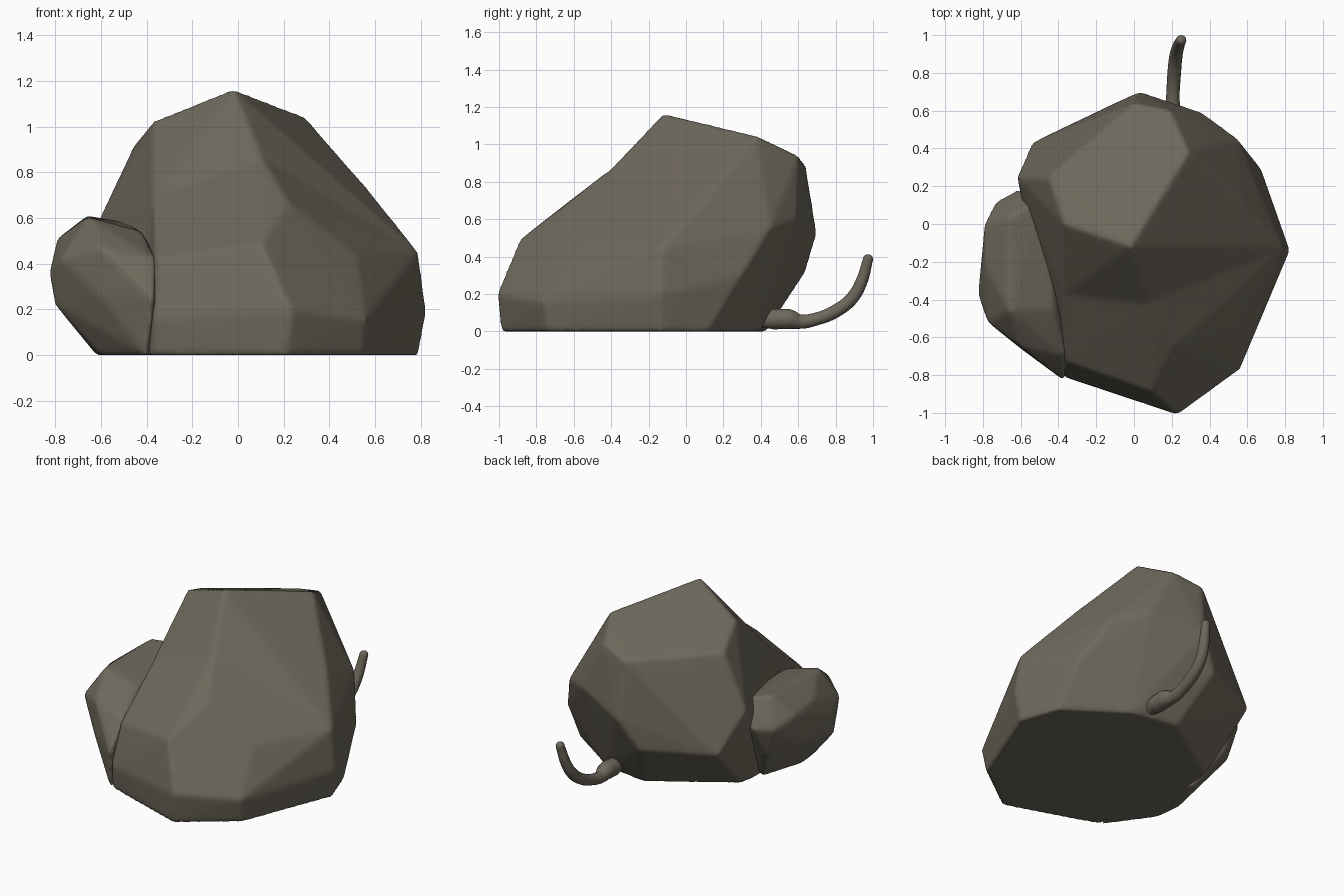
import bpy, bmesh

if "Cube" in bpy.data.objects:
    bpy.data.objects.remove(bpy.data.objects["Cube"])

stone = bpy.data.materials.new("olive grey stone")
stone.diffuse_color = (0.155, 0.138, 0.105, 1)
stone.use_nodes = True
stone.node_tree.nodes["Principled BSDF"].inputs["Base Color"].default_value = stone.diffuse_color


def chiselled(name, *groups):
    """Faceted stone: one convex block per point group, fused, with softly worn edges."""
    me = bpy.data.meshes.new(name)
    total = bmesh.new()
    for points in groups:
        bm = bmesh.new()
        for p in points:
            bm.verts.new(p)
        bmesh.ops.convex_hull(bm, input=bm.verts[:])
        bmesh.ops.delete(bm, geom=[v for v in bm.verts if not v.link_faces], context='VERTS')
        bmesh.ops.recalc_face_normals(bm, faces=bm.faces[:])
        part = bpy.data.meshes.new("block")
        bm.to_mesh(part)
        bm.free()
        total.from_mesh(part)
        bpy.data.meshes.remove(part)
    total.to_mesh(me)
    total.free()
    me.materials.append(stone)
    ob = bpy.data.objects.new(name, me)
    bpy.context.collection.objects.link(ob)
    rm = ob.modifiers.new("even surface", 'REMESH')
    rm.mode = 'VOXEL'
    rm.voxel_size = 0.016
    rm.use_smooth_shade = True
    sm = ob.modifiers.new("worn edges", 'SMOOTH')
    sm.factor = 0.5
    sm.iterations = 5


# main boulder: base and belt, sloping crown, and front apron meeting it at a shallow fold
base = [(-.38, -.79, 0), (.21, -.99, 0), (.55, -.74, 0), (.79, -.13, 0), (.70, .12, 0),
        (.32, .38, 0), (.02, .43, 0), (-.49, .10, 0), (-.52, -.2, 0),
        (-.37, -.81, .16), (.23, -1.01, .20), (.56, -.77, .16), (.825, -.14, .19)]
fold = [(-.37, -.37, .69), (.10, -.40, .87), (.57, .12, .725), (.79, -.13, .45)]
crown = [(.67, .30, .30), (-.10, .64, .32), (-.54, .43, .32), (.55, .45, .55), (.36, .59, .60),
         (.03, .70, .52), (-.62, .25, .57), (-.02, -.12, 1.165), (.29, .38, 1.045),
         (.19, .60, .94), (0, .64, .89), (-.455, .25, .92), (-.37, 0, 1.025)]
apron = [(-.36, -.73, .42), (.10, -.89, .49), (.22, -.65, .67), (.52, -.57, .44), (-.45, 0, .6)]
chiselled("main_boulder", base + fold + crown, base + fold + apron)

# smaller boulder leaning on the left side
chiselled("side_boulder", [
    (-.66, .04, .61), (-.48, .14, .58), (-.42, -.45, .54), (-.66, -.46, .605),
    (-.60, -.65, .47), (-.62, .18, .42), (-.73, .12, .42), (-.79, 0, .48),
    (-.79, -.22, .51), (-.825, -.37, .36), (-.775, -.52, .42), (-.80, -.42, .22),
    (-.60, -.66, .25), (-.37, -.83, .25), (-.36, -.70, .42),
    (-.66, .08, .22), (-.79, -.06, .28), (-.60, -.50, 0), (-.62, -.33, 0), (-.53, -.05, 0),
    (-.40, -.78, 0), (-.30, -.4, 0), (-.30, 0, .3),
])

# curling root: swollen end under the rock, then an upswept stem
path = [(.21, .42, .062, .045), (.21, .47, .065, .056), (.21, .55, .065, .055), (.205, .61, .052, .039),
        (.207, .70, .067, .035), (.213, .80, .108, .036), (.222, .89, .18, .035),
        (.235, .94, .27, .032), (.25, .973, .385, .027)]
cu = bpy.data.curves.new("root", 'CURVE')
cu.dimensions = '3D'
cu.bevel_depth = 1
cu.bevel_resolution = 5
cu.resolution_u = 6
sp = cu.splines.new('BEZIER')
sp.bezier_points.add(len(path) - 1)
for bp, (x, y, z, r) in zip(sp.bezier_points, path):
    bp.co = (x, y, z)
    bp.radius = r
    bp.handle_left_type = bp.handle_right_type = 'AUTO'
cu.materials.append(stone)
root = bpy.data.objects.new("curling_root", cu)
bpy.context.collection.objects.link(root)

# rounded ends of the root
for name, (x, y, z, r) in (("root_bulb", path[0]), ("root_tip", path[-1])):
    bpy.ops.mesh.primitive_uv_sphere_add(segments=20, ring_count=12, radius=r, location=(x, y, z))
    ob = bpy.context.object
    ob.name = name
    ob.data.materials.append(stone)
    bpy.ops.object.shade_smooth()
